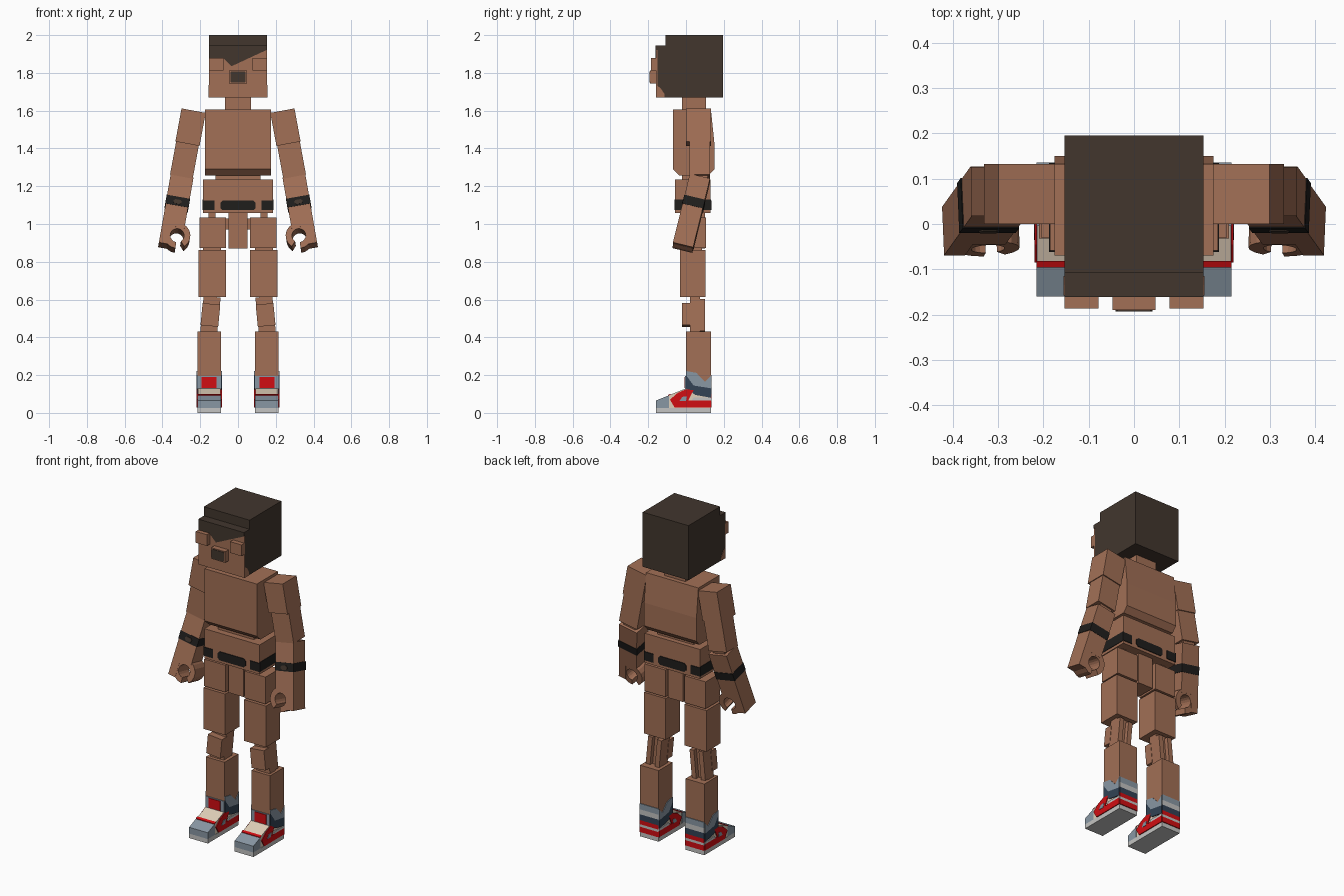
import bpy, bmesh, math
from mathutils import Matrix

if "Cube" in bpy.data.objects:
    bpy.data.objects.remove(bpy.data.objects["Cube"])

COLOURS = {
    "skin_brown": (0.36, 0.160, 0.092),
    "hair_dark_brown": (0.054, 0.037, 0.027),
    "belt_black": (0.014, 0.013, 0.012),
    "shoe_red": (0.64, 0.004, 0.006),
    "shoe_cream": (0.74, 0.62, 0.48),
    "shoe_blue_grey": (0.25, 0.31, 0.37),
    "shoe_navy": (0.032, 0.055, 0.09),
    "shoe_white": (0.55, 0.55, 0.54),
}
MATS = {}
for n, c in COLOURS.items():
    MATS[n] = bpy.data.materials.new(n)
    MATS[n].diffuse_color = (*c, 1)
SKIN, HAIR, BLACK, RED, CREAM, BLUE, NAVY, WHITE = COLOURS


def prism(axis, pts, lo, hi, mat=SKIN):
    """Outline in the two other axes, extruded along axis from lo to hi."""
    return axis, pts, lo, hi, mat


def box(x0, x1, y0, y1, z0, z1, mat=SKIN):
    return prism('z', [(x0, y0), (x1, y0), (x1, y1), (x0, y1)], z0, z1, mat)


def cut_rect(a0, a1, b0, b1, c=0.012):
    """Rectangle outline with clipped corners."""
    return [(a0 + c, b0), (a1 - c, b0), (a1, b0 + c), (a1, b1 - c),
            (a1 - c, b1), (a0 + c, b1), (a0, b1 - c), (a0, b0 + c)]


def build(name, parts, matrix=Matrix(), pair=False):
    """Make one object from prisms; pair makes a mirrored left and right."""
    for side, sign in ([("_left", 1), ("_right", -1)] if pair else [("", 1)]):
        bm = bmesh.new()
        used = list(dict.fromkeys(p[4] for p in parts))
        for axis, pts, lo, hi, mat in parts:
            place = {'x': lambda a, b, h: (h, a, b),
                     'y': lambda a, b, h: (a, h, b),
                     'z': lambda a, b, h: (a, b, h)}[axis]
            r0 = [bm.verts.new(place(a, b, lo)) for a, b in pts]
            r1 = [bm.verts.new(place(a, b, hi)) for a, b in pts]
            n = len(pts)
            faces = [bm.faces.new(r0), bm.faces.new(r1)]
            faces += [bm.faces.new((r0[i], r0[(i + 1) % n], r1[(i + 1) % n], r1[i]))
                      for i in range(n)]
            for f in faces:
                f.material_index = used.index(mat)
        bmesh.ops.transform(bm, matrix=Matrix.Scale(sign, 4, (1, 0, 0)) @ matrix, verts=bm.verts)
        bmesh.ops.recalc_face_normals(bm, faces=bm.faces)
        me = bpy.data.meshes.new(name + side)
        bm.to_mesh(me)
        bm.free()
        for m in used:
            me.materials.append(MATS[m])
        bpy.context.collection.objects.link(bpy.data.objects.new(name + side, me))


def frame(x, y, z, out, fwd=0):
    """Limb frame leaning outward and forward (degrees) as it goes down."""
    return (Matrix.Translation((x, y, z)) @ Matrix.Rotation(math.radians(-out), 4, 'Y')
            @ Matrix.Rotation(math.radians(-fwd), 4, 'X'))


# Head: hair block, face, fringe and cheeks
build("hair", [box(-.153, .153, -.152, .195, 1.67, 1.945, HAIR),
               box(-.153, .153, -.108, .195, 1.945, 2.0, HAIR)])
build("face", [box(-.153, .153, -.158, -.152, 1.67, 1.92)])
build("fringe", [prism('y', [(-.153, 1.945), (-.153, 1.88), (-.08, 1.88), (-.035, 1.835),
                             (.153, 1.922), (.153, 1.945)], -.161, -.152, HAIR)])
build("cheek", [prism('x', [(-.158, 1.67), (-.158, 1.735), (-.135, 1.72), (-.115, 1.69),
                            (-.115, 1.67)], .150, .155)], pair=True)
build("eye_block", [box(.078, .153, -.186, -.15, 1.812, 1.88)], pair=True)
build("mouth_block", [box(-.047, .047, -.19, -.15, 1.745, 1.812)])
build("mouth", [prism('y', cut_rect(-.041, .041, 1.75, 1.807, .005), -.193, -.188, HAIR)])
build("neck", [box(-.07, .07, -.02, .105, 1.59, 1.68)])

# Torso, spine and waist with belt patches
build("torso", [prism('x', [(-.07, 1.605), (-.07, 1.29), (-.035, 1.257), (.12, 1.257),
                            (.15, 1.29), (.15, 1.43), (.132, 1.605)], -.175, .175)])
build("spine", [box(-.12, .12, -.02, .1, 1.2, 1.27)])
build("waist", [box(-.185, .185, -.058, .13, 1.057, 1.235)])
belt = []
for y0, y1 in ((-.062, -.056), (.128, .134)):
    belt.append(prism('y', cut_rect(-.093, .093, 1.073, 1.125), y0, y1, BLACK))
    for s in (-1, 1):
        belt.append(prism('y', cut_rect(s * .125, s * .187, 1.073, 1.125, 0), y0, y1, BLACK))
for s in (-1, 1):
    belt.append(prism('x', cut_rect(-.06, .132, 1.073, 1.13, 0), s * .183, s * .188, BLACK))
build("belt", belt)
build("crotch", [box(-.05, .05, -.02, .1, .87, 1.06), box(-.075, .075, .01, .08, .97, 1.03)])

# Legs
build("hip", [box(.064, .205, -.03, .105, .872, 1.035), box(.12, .157, .02, .08, 1.03, 1.06),
              box(.09, .185, -.01, .085, .855, .875)], pair=True)
build("thigh", [box(.063, .209, -.032, .104, .613, .862)], pair=True)
build("knee", [box(-.047, .047, -.02, .03, -.06, .057), box(-.045, .045, .02, .075, -.095, .095),
               box(-.045, -.016, .07, .1, -.09, .08), box(.016, .045, .07, .1, -.09, .08)],
      frame(.146, 0, .52, 5.5), pair=True)
build("shin", [box(.09, .215, 0, .132, .12, .43)], pair=True)

# Shoes: sole, toe, upper and painted plates
build("sole", [box(.09, .215, -.16, .132, 0, .027, WHITE)], pair=True)
build("shoe_toe", [prism('x', [(-.16, .027), (-.16, .065), (-.09, .0934), (-.09, .027)],
                         .09, .215, BLUE)], pair=True)
build("shoe_upper", [prism('x', [(-.09, .027), (-.09, .0934), (.005, .132), (.13, .132),
                                 (.13, .027)], .092, .213, CREAM)], pair=True)
build("toe_strip", [prism('x', [(-.096, .09), (-.096, .095), (-.082, .101), (-.082, .096)],
                          .09, .215, RED)], pair=True)
build("shoe_tongue", [box(.09, .215, -.004, 0, .125, .195, BLUE),
                      box(.115, .193, -.008, -.004, .132, .19, RED)], pair=True)
side_shapes = [
    (RED, [(-.085, .07), (-.045, .105), (.0, .125), (.04, .12), (.012, .066), (.132, .066),
           (.132, .028), (-.06, .028)]),
    (WHITE, [(.03, .066), (.132, .066), (.132, .08), (.04, .082)]),
    (NAVY, [(.0, .2), (.0, .13), (.05, .095), (.132, .08), (.132, .13), (.04, .145)]),
    (BLUE, [(.0, .222), (.0, .2), (.04, .145), (.132, .13), (.132, .195), (.1, .165),
            (.055, .212)]),
]
plates = []
for mat, pts in side_shapes:
    plates += [prism('x', pts, .214, .219, mat), prism('x', pts, .086, .092, mat)]
tab = [(-.035, .062), (-.02, .085), (.005, .088), (.0, .062)]
plates += [prism('x', tab, .217, .221, BLUE), prism('x', tab, .084, .088, BLUE)]
build("shoe_side_panels", plates, pair=True)
bands = [(.028, RED), (.06, WHITE), (.075, RED), (.1, NAVY), (.135, WHITE), (.165, BLUE), (.2, None)]
build("heel_bands", [box(.09, .215, .13, .136, a[0], b[0], a[1])
                     for a, b in zip(bands, bands[1:])], pair=True)

# Arms
build("upper_arm", [box(-.065, .065, 0, .132, -.178, 0)], frame(.235, 0, 1.6, 10.5), pair=True)
build("lower_sleeve", [box(-.061, .061, .018, .126, -.18, 0)], frame(.267, 0, 1.428, 10.5), pair=True)
arm = frame(.297, .075, 1.248, 10, 13.6)
build("forearm", [box(-.061, .061, -.055, .055, -.17, -.005),
                  box(-.04, .04, -.04, .04, -.02, .02)], arm, pair=True)
build("wrist_band", [box(-.063, .063, -.057, .057, -.17, -.122, BLACK)], arm, pair=True)
build("wrist_button", [prism('y', cut_rect(-.022, .022, -.162, -.138, .008), -.06, -.056, HAIR)],
      arm, pair=True)

# Claw hand: palm, outer block and open ring
angles = [math.radians(268 + 320 * i / 16) for i in range(17)]
ring = [(-.029 + r * math.cos(a), -.33 + r * math.sin(a))
        for r, seq in ((.07, angles), (.037, angles[::-1])) for a in seq]
build("hand", [box(-.06, .06, -.055, .055, -.285, -.17), box(.013, .06, -.055, .055, -.385, -.28),
               prism('y', ring, -.054, .054)], arm, pair=True)

for m in bpy.data.materials:
    if m.users and not m.is_grease_pencil:
        m.use_nodes = True
        m.node_tree.nodes["Principled BSDF"].inputs["Base Color"].default_value = m.diffuse_color
